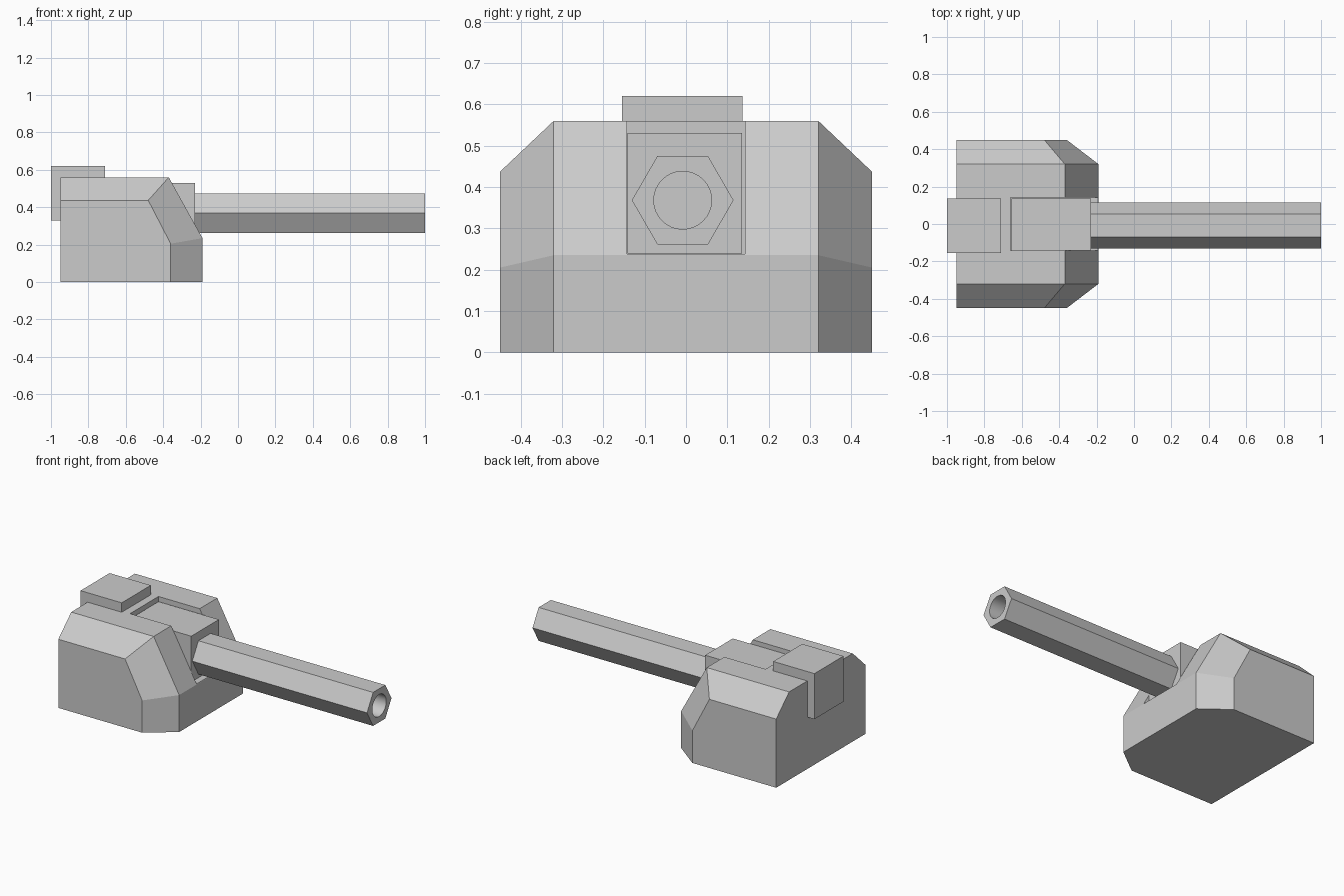
import bpy, bmesh
from math import cos, sin, tau

if "Cube" in bpy.data.objects:
    bpy.data.objects.remove(bpy.data.objects["Cube"])


def make_object(name, bm):
    bmesh.ops.recalc_face_normals(bm, faces=bm.faces)
    mesh = bpy.data.meshes.new(name)
    bm.to_mesh(mesh)
    bm.free()
    obj = bpy.data.objects.new(name, mesh)
    bpy.context.collection.objects.link(obj)
    return obj


def loft(name, rings):
    bm = bmesh.new()
    loops = [[bm.verts.new(p) for p in ring] for ring in rings]
    for a, b in zip(loops, loops[1:]):
        for i in range(len(a)):
            j = (i + 1) % len(a)
            bm.faces.new((a[i], a[j], b[j], b[i]))
    bm.faces.new(loops[0])
    bm.faces.new(loops[-1])
    return make_object(name, bm)


def box(name, x0, x1, y0, y1, z0, z1):
    return loft(name, [[(x, y0, z0), (x, y1, z0), (x, y1, z1), (x, y0, z1)]
                       for x in (x0, x1)])


def prism(name, sides, r, x0, x1, y=-0.008, z=0.368):
    return loft(name, [[(x, y + r * cos(tau * i / sides), z + r * sin(tau * i / sides))
                        for i in range(sides)] for x in (x0, x1)])


def cut(obj, cutter):
    mod = obj.modifiers.new("cut", 'BOOLEAN')
    mod.operation = 'DIFFERENCE'
    mod.solver = 'EXACT'
    mod.object = cutter
    bpy.context.view_layer.objects.active = obj
    bpy.ops.object.modifier_apply(modifier=mod.name)
    bpy.data.objects.remove(cutter)


# Housing: inner and outer side profiles lofted across y give the chamfers
inner = [(-0.95, 0), (-0.19, 0), (-0.19, 0.235), (-0.37, 0.56), (-0.95, 0.56)]
outer = [(-0.95, 0), (-0.36, 0), (-0.36, 0.205), (-0.48, 0.437), (-0.95, 0.437)]
sections = [(outer, -0.45), (inner, -0.32), (inner, 0.32), (outer, 0.45)]
housing = loft("turret_housing", [[(x, y, z) for x, z in p] for p, y in sections])

# Slot open at the top and front
cut(housing, box("slot_cutter", -0.66, 0.1, -0.143, 0.143, 0.238, 0.8))

# Barrel mount sitting in the slot
box("barrel_mount", -0.655, -0.23, -0.142, 0.136, 0.239, 0.531)

# Rear block overhanging the back
box("rear_block", -1.0, -0.71, -0.155, 0.137, 0.33, 0.62)

# Hexagonal barrel with a round bore
barrel = prism("barrel", 6, 0.123, -0.23, 1.0)
cut(barrel, prism("bore_cutter", 32, 0.07, -0.2, 1.1))
bpy.ops.object.select_all(action='DESELECT')
barrel.select_set(True)
bpy.context.view_layer.objects.active = barrel
bpy.ops.object.shade_smooth_by_angle(angle=0.4)
